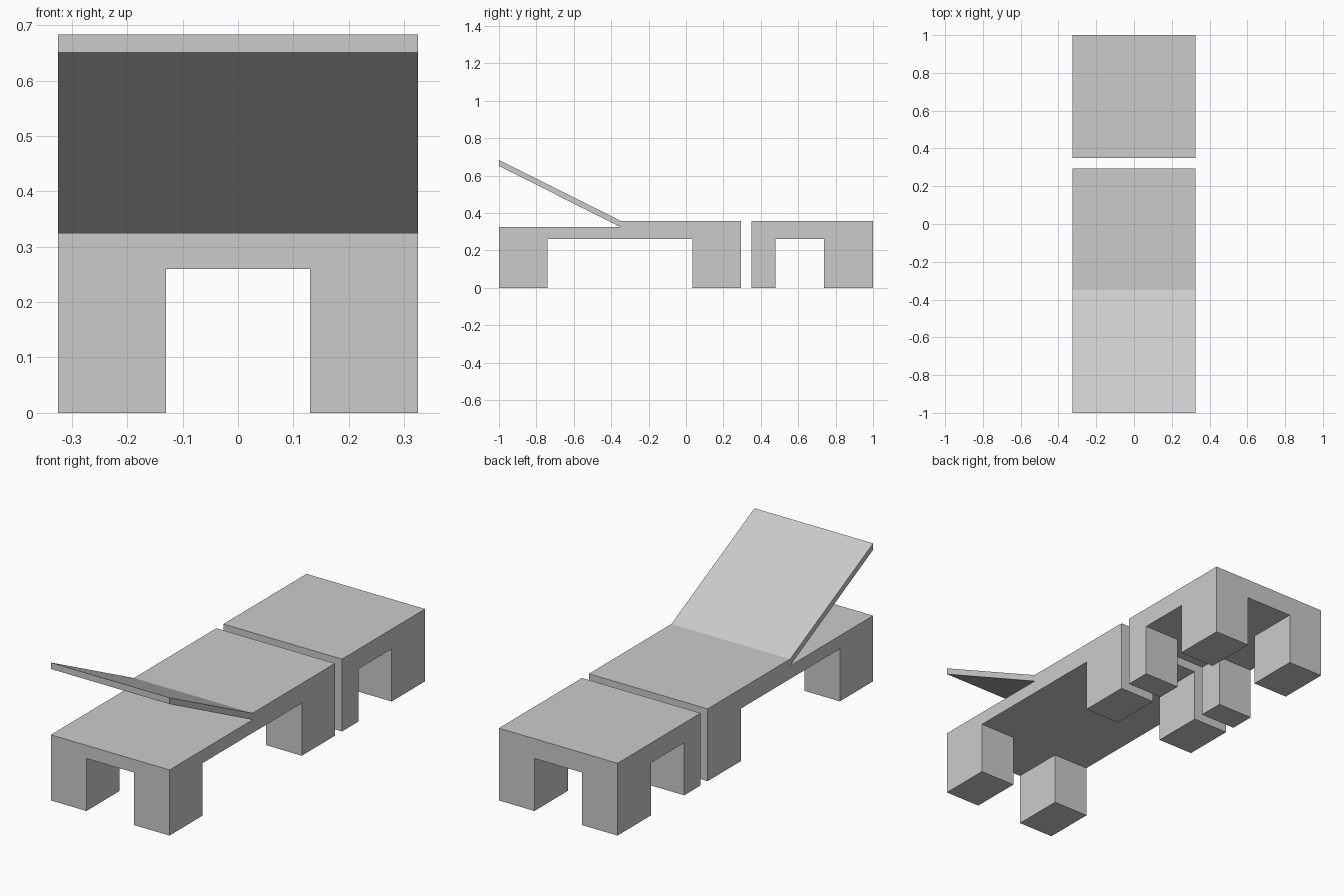
import bpy
import bmesh

cube = bpy.data.objects.get("Cube")
if cube:
    bpy.data.objects.remove(cube, do_unlink=True)

HALF = 0.325      # half width of the lounger
LEG_IN = 0.13     # inner face of the legs
LEG_TOP = 0.26
SEAT_TOP = 0.358

grey = bpy.data.materials.new("light_grey")
grey.use_nodes = True
colour = (0.6, 0.6, 0.6, 1)
grey.diffuse_color = colour
grey.node_tree.nodes["Principled BSDF"].inputs["Base Color"].default_value = colour


def extrude_profile(name, profile, x0, x1):
    """Solid made by sweeping a (y, z) outline along x."""
    bm = bmesh.new()
    face = bm.faces.new([bm.verts.new((x0, y, z)) for y, z in profile])
    ext = bmesh.ops.extrude_face_region(bm, geom=[face])["geom"]
    moved = [v for v in ext if isinstance(v, bmesh.types.BMVert)]
    bmesh.ops.translate(bm, verts=moved, vec=(x1 - x0, 0, 0))
    bmesh.ops.recalc_face_normals(bm, faces=bm.faces)
    mesh = bpy.data.meshes.new(name)
    bm.to_mesh(mesh)
    bm.free()
    mesh.materials.append(grey)
    obj = bpy.data.objects.new(name, mesh)
    bpy.context.collection.objects.link(obj)
    return obj


def rect(y0, y1, z0, z1):
    return [(y0, z0), (y1, z0), (y1, z1), (y0, z1)]


# Lounger bed with the raised backrest in one outline
bed = rect(-1, 0.295, LEG_TOP, SEAT_TOP)[:3]
bed += [(-0.35, SEAT_TOP), (-1, 0.683), (-1, 0.651), (-0.35, 0.325), (-1, 0.325)]
extrude_profile("bed_and_backrest", bed, -HALF, HALF)

# Separate footstool top
extrude_profile("footstool_top", rect(0.35, 1, LEG_TOP, SEAT_TOP), -HALF, HALF)

# Pairs of block legs
legs = {
    "bed_front_leg": (-1, -0.74),
    "bed_back_leg": (0.035, 0.295),
    "footstool_front_leg": (0.35, 0.478),
    "footstool_back_leg": (0.738, 1),
}
for name, (y0, y1) in legs.items():
    for side, x0, x1 in (("left", LEG_IN, HALF), ("right", -HALF, -LEG_IN)):
        extrude_profile(f"{name}_{side}", rect(y0, y1, 0, LEG_TOP), x0, x1)
